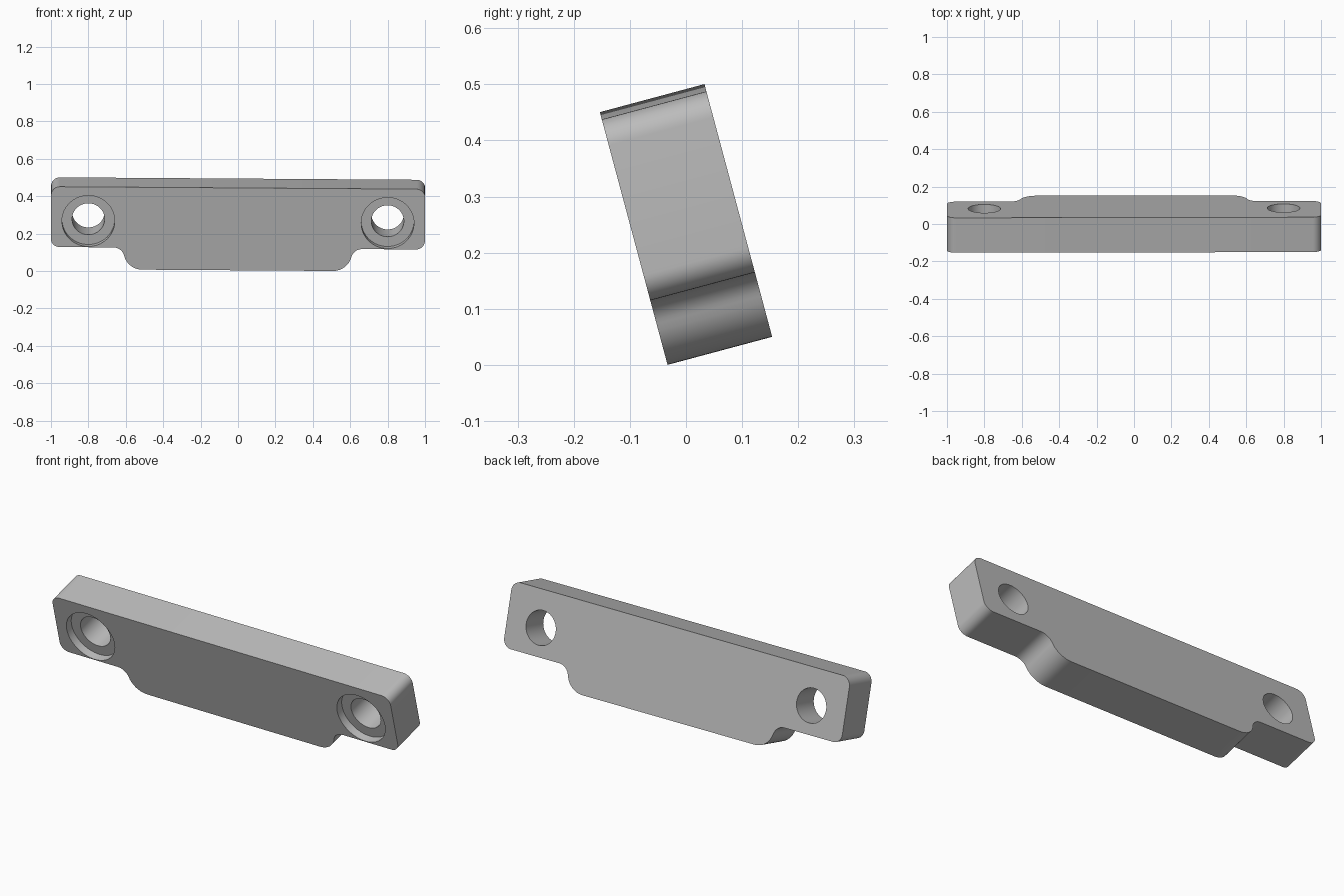
import bpy, bmesh
from math import sin, cos, acos, pi, radians
from mathutils import Matrix, Vector

default = bpy.data.objects.get("Cube")
if default:
    bpy.data.objects.remove(default)

HALF, HEIGHT, THICK = 1.0, 0.456, 0.193
TAB = 0.122                     # height of the ears' underside
HOLE_X, HOLE_Z = 0.8, 0.267

steel = bpy.data.materials.new("plain grey")
steel.use_nodes = True
grey = (0.5, 0.5, 0.5, 1)
steel.diffuse_color = grey
steel.node_tree.nodes["Principled BSDF"].inputs["Base Color"].default_value = grey


def arc(cx, cz, r, start, end, steps=10):
    return [(cx + r * cos(start + (end - start) * i / steps),
             cz + r * sin(start + (end - start) * i / steps)) for i in range(steps + 1)]


# Right half of the outline, from bottom to top
convex, concave, corner = 0.1, 0.06, 0.047
swing = acos(1 - TAB / (convex + concave))
foot = 0.51
shoulder = foot + (convex + concave) * sin(swing)
half = arc(foot, convex, convex, -pi / 2, -pi / 2 + swing)
half += arc(shoulder, TAB - concave, concave, pi / 2 + swing, pi / 2)[1:]
half += arc(HALF - corner, TAB + corner, corner, -pi / 2, 0)
half += arc(HALF - corner, HEIGHT - corner, corner, 0, pi / 2)
outline = half + [(-x, z) for x, z in reversed(half)]

# Plate body
bm = bmesh.new()
face = bm.faces.new([bm.verts.new((x, 0, z)) for x, z in outline])
ext = bmesh.ops.extrude_face_region(bm, geom=[face])
bmesh.ops.translate(bm, vec=(0, THICK, 0),
                    verts=[v for v in ext["geom"] if isinstance(v, bmesh.types.BMVert)])
bmesh.ops.recalc_face_normals(bm, faces=bm.faces)
mesh = bpy.data.meshes.new("mounting_plate")
bm.to_mesh(mesh)
bm.free()
mesh.materials.append(steel)
plate = bpy.data.objects.new("mounting_plate", mesh)
bpy.context.collection.objects.link(plate)


def drill(x, radius, y0, y1):
    bpy.ops.mesh.primitive_cylinder_add(vertices=64, radius=radius, depth=y1 - y0,
                                        location=(x, (y0 + y1) / 2, HOLE_Z),
                                        rotation=(pi / 2, 0, 0))
    cutter = bpy.context.object
    cutter.data.materials.append(steel)
    bpy.ops.object.select_all(action="DESELECT")
    bpy.context.view_layer.objects.active = plate
    plate.select_set(True)
    mod = plate.modifiers.new("drill", "BOOLEAN")
    mod.operation, mod.solver, mod.object = "DIFFERENCE", "EXACT", cutter
    bpy.ops.object.modifier_apply(modifier=mod.name)
    bpy.data.objects.remove(cutter)


# Counterbored bolt holes
for side in (-1, 1):
    drill(side * HOLE_X, 0.141, -0.1, 0.042)
    drill(side * HOLE_X, 0.087, -0.1, THICK + 0.1)

# Lean forward with a slight roll, then centre on the ground
mesh = plate.data
mesh.transform(Matrix.Rotation(radians(15), 4, "X") @ Matrix.Rotation(0.007, 4, "Y"))
lo = Vector([min(v.co[i] for v in mesh.vertices) for i in range(3)])
hi = Vector([max(v.co[i] for v in mesh.vertices) for i in range(3)])
mid = (lo + hi) / 2
mesh.transform(Matrix.Translation((-mid.x, -mid.y, -lo.z)))

bpy.ops.object.shade_smooth_by_angle(angle=radians(30))
